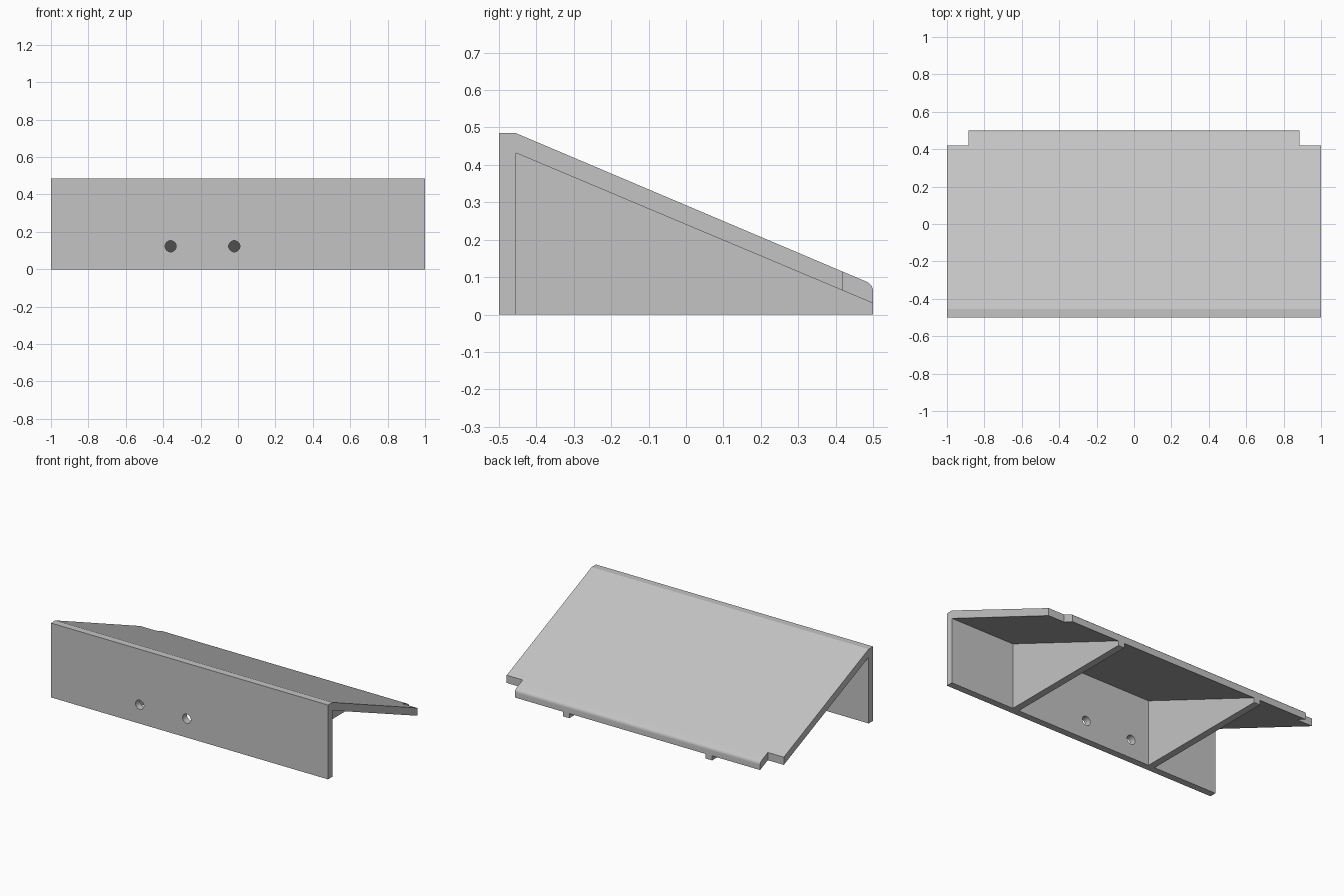
import bpy, bmesh, math
from mathutils import Vector

if "Cube" in bpy.data.objects:
    bpy.data.objects.remove(bpy.data.objects["Cube"], do_unlink=True)

GREY = (0.55, 0.55, 0.55, 1)
mat = bpy.data.materials.new("light grey")
mat.use_nodes = True
mat.diffuse_color = GREY
mat.node_tree.nodes["Principled BSDF"].inputs["Base Color"].default_value = GREY


def extrude_profile(name, profile, x0, x1):
    """Extrude a closed (y, z) profile along x."""
    bm = bmesh.new()
    face = bm.faces.new([bm.verts.new((x0, y, z)) for y, z in profile])
    ext = bmesh.ops.extrude_face_region(bm, geom=[face])["geom"]
    bmesh.ops.translate(bm, vec=(x1 - x0, 0, 0),
                        verts=[g for g in ext if isinstance(g, bmesh.types.BMVert)])
    bmesh.ops.recalc_face_normals(bm, faces=bm.faces)
    mesh = bpy.data.meshes.new(name)
    bm.to_mesh(mesh)
    bm.free()
    mesh.materials.append(mat)
    obj = bpy.data.objects.new(name, mesh)
    bpy.context.collection.objects.link(obj)
    return obj


def rounded(a, corner, b, steps=5):
    """Curve from a to b that is tangent to both edges at the corner."""
    a, c, b = Vector(a), Vector(corner), Vector(b)
    ts = [i / steps for i in range(steps + 1)]
    return [tuple(a * (1 - t) ** 2 + c * 2 * t * (1 - t) + b * t * t) for t in ts]


def cut(target, cutter):
    mod = target.modifiers.new(cutter.name, 'BOOLEAN')
    mod.operation = 'DIFFERENCE'
    mod.solver = 'EXACT'
    mod.object = cutter
    bpy.context.view_layer.objects.active = target
    bpy.ops.object.modifier_apply(modifier=mod.name)
    bpy.data.objects.remove(cutter, do_unlink=True)


# Front wall and sloping top as one folded plate
profile = [(-0.5, 0), (-0.5, 0.485), (-0.455, 0.485)]
profile += rounded((0.482, 0.088), (0.5, 0.08), (0.5, 0.062))
profile += [(0.5, 0.03), (-0.455, 0.432), (-0.455, 0)]
plate = extrude_profile("folded_plate", profile, -1, 1)

# Notches in the two back corners
box = [(0.42, -0.1), (0.42, 0.3), (0.6, 0.3), (0.6, -0.1)]
for side in (-1, 1):
    cut(plate, extrude_profile("notch_cutter", box, side * 0.885, side * 1.1))

# Two round holes through the front wall
for x in (-0.36, -0.02):
    bpy.ops.mesh.primitive_cylinder_add(vertices=32, radius=0.03, depth=0.2,
                                        location=(x, -0.48, 0.123),
                                        rotation=(math.pi / 2, 0, 0))
    cut(plate, bpy.context.object)

# Triangular support ribs
rib = [(-0.455, 0), (-0.455, 0.432), (0.5, 0.03), (0.5, 0)]
for name, x in (("left_rib", 0.515), ("right_rib", -0.515)):
    extrude_profile(name, rib, x - 0.023, x + 0.023)

# Smooth the rounded edge and holes, keep the folds sharp
bpy.ops.object.select_all(action='DESELECT')
plate.select_set(True)
bpy.context.view_layer.objects.active = plate
bpy.ops.object.shade_smooth_by_angle(angle=math.radians(20))
